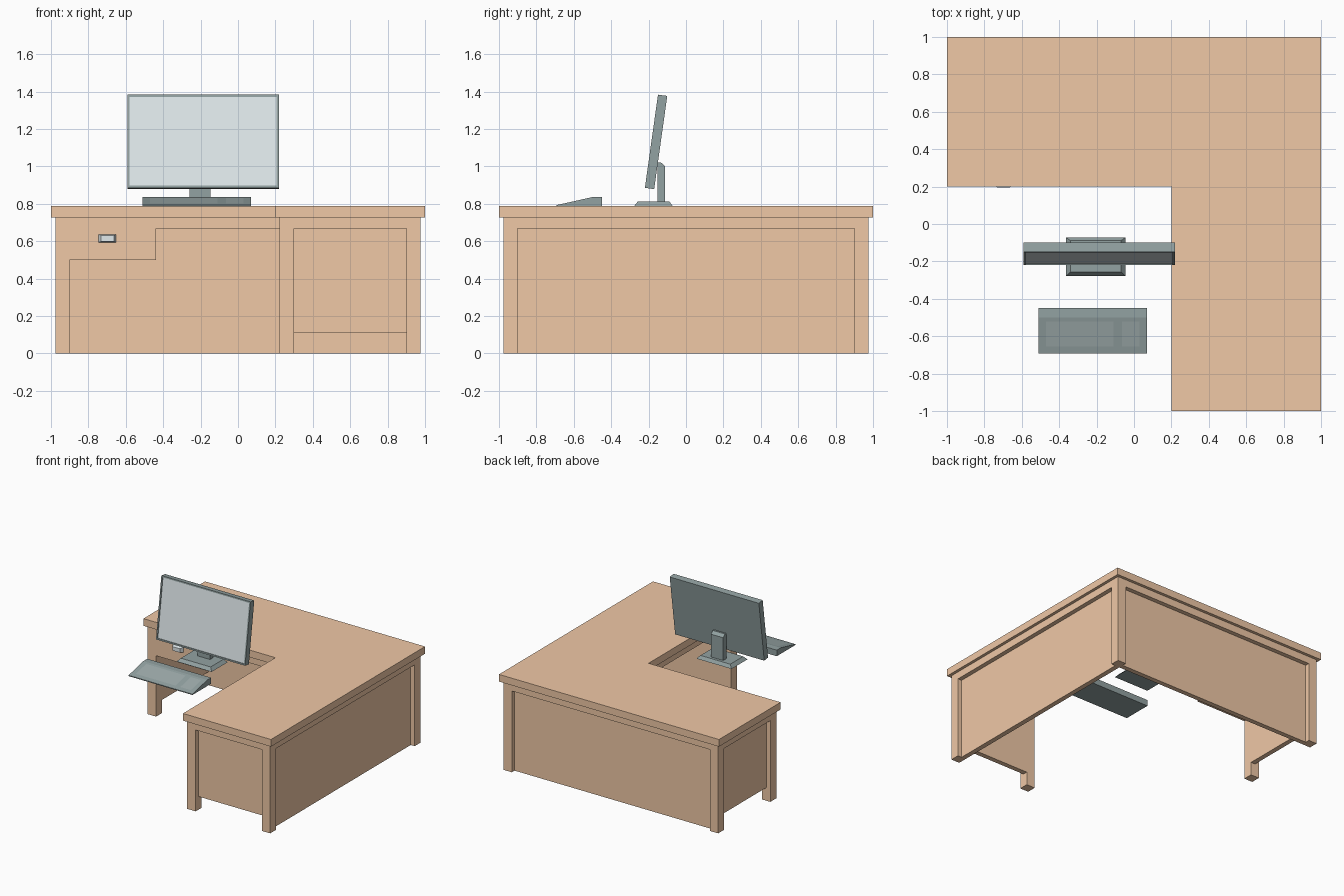
import bpy, bmesh, math
from mathutils import Vector

if "Cube" in bpy.data.objects:
    bpy.data.objects.remove(bpy.data.objects["Cube"])


def mat(name, rgb):
    m = bpy.data.materials.new(name)
    m.diffuse_color = (*rgb, 1)
    m.use_nodes = True
    m.node_tree.nodes["Principled BSDF"].inputs["Base Color"].default_value = m.diffuse_color
    return m


WOOD = mat("wood", (0.87, 0.58, 0.38))
GREY = mat("grey_plastic", (0.29, 0.36, 0.36))
PALE = mat("pale_glass", (0.75, 0.82, 0.84))
KEYS = mat("key_grey", (0.34, 0.41, 0.41))


def finish(name, bm, *mats):
    bmesh.ops.recalc_face_normals(bm, faces=bm.faces)
    me = bpy.data.meshes.new(name)
    bm.to_mesh(me)
    bm.free()
    for m in mats:
        me.materials.append(m)
    ob = bpy.data.objects.new(name, me)
    bpy.context.collection.objects.link(ob)
    return ob


def prism_mesh(pts, shift):
    """Extrude a closed 3D polygon along the vector shift."""
    bm = bmesh.new()
    face = bm.faces.new([bm.verts.new(p) for p in pts])
    ext = bmesh.ops.extrude_face_region(bm, geom=[face])
    bmesh.ops.translate(bm, vec=Vector(shift),
                        verts=[v for v in ext["geom"] if isinstance(v, bmesh.types.BMVert)])
    # close the starting side when the extrusion consumed it
    if not face.is_valid:
        bmesh.ops.holes_fill(bm, edges=[e for e in bm.edges if e.is_boundary])
    return bm


def prism(name, pts, shift, *mats):
    return finish(name, prism_mesh(pts, shift), *mats)


def rect(x0, x1, y0, y1, z):
    return [(x0, y0, z), (x1, y0, z), (x1, y1, z), (x0, y1, z)]


def box(name, x, y, z, m=WOOD):
    return prism(name, rect(*x, *y, z[0]), (0, 0, z[1] - z[0]), m)


def frustum(name, lower, upper, m):
    """Solid between two four-point loops."""
    bm = bmesh.new()
    a = [bm.verts.new(p) for p in lower]
    b = [bm.verts.new(p) for p in upper]
    bm.faces.new(a)
    bm.faces.new(b)
    for i in range(4):
        j = (i + 1) % 4
        bm.faces.new((a[i], a[j], b[j], b[i]))
    return finish(name, bm, m)


# L-shaped desk top
TOP, LEG, RAIL = 0.787, 0.728, 0.668
prism("desk_top", [(-1, 0.2, LEG), (0.2, 0.2, LEG), (0.2, -1, LEG), (1, -1, LEG),
                   (1, 1, LEG), (-1, 1, LEG)], (0, 0, TOP - LEG), WOOD)

# Legs at the outer corners and the two free ends
A, B, C, D = 0.9, 0.976, 0.222, 0.299
for i, (x, y) in enumerate([((A, B), (A, B)), ((-B, -A), (A, B)), ((A, B), (-B, -A)),
                            ((C, D), (-B, -A)), ((-B, -A), (C, D))]):
    box(f"leg_{i + 1}", x, y, (0, LEG))

# Apron rails under the top
for name, x, y in [("right", (A, B), (-A, A)), ("back", (-A, A), (A, B)),
                   ("front_end", (D, A), (-B, -A)), ("left_end", (-B, -A), (D, A)),
                   ("inner_front", (-A, D), (C, D)), ("inner_side", (C, D), (-A, C))]:
    box(name + "_rail", x, y, (RAIL, LEG))

# Inset panels between the legs
P = (0.9, 0.94)
N = (-0.94, -0.9)
box("right_panel", P, (-A, A), (0, RAIL))
box("back_panel", (-A, A), P, (0, RAIL))
box("front_end_panel", (D, A), N, (0.108, RAIL))
box("left_end_panel", N, (D, A), (0.108, RAIL))

# Drawer and its tapered handle
box("drawer", (-A, -0.438), (C, 0.85), (0.5, RAIL))


def upright(hw, hh, y):
    return [(-0.698 + sx * hw, y, 0.615 + sz * hh) for sx, sz in ((-1, -1), (1, -1), (1, 1), (-1, 1))]


frustum("drawer_handle", upright(0.047, 0.022, C), upright(0.034, 0.016, 0.194), PALE)

# Monitor: tilted slab with a recessed screen
bm = bmesh.new()
bmesh.ops.create_cube(bm, size=1)
bmesh.ops.scale(bm, vec=(0.81, 0.05, 0.503), verts=bm.verts)
bm.normal_update()
front = min(bm.faces, key=lambda f: f.calc_center_median().y)
bmesh.ops.inset_region(bm, faces=[front], thickness=0.016)
bmesh.ops.inset_region(bm, faces=[front], thickness=0.001, depth=-0.006)
front.material_index = 1
monitor = finish("monitor", bm, GREY, PALE)
monitor.location = (-0.187, -0.16, 1.131)
monitor.rotation_euler.x = math.radians(-8)

# Monitor neck and chamfered foot
prism("monitor_neck", [(-0.26, y, z) for y, z in
                       [(-0.152, 0.805), (-0.112, 0.805), (-0.112, 1.0), (-0.135, 1.022), (-0.152, 1.022)]],
      (0.112, 0, 0), GREY)
frustum("monitor_foot", rect(-0.364, -0.045, -0.278, -0.071, TOP),
        rect(-0.34, -0.069, -0.257, -0.089, 0.813), GREY)

# Keyboard wedge; the slope is cut up so the key fields can be tinted
bm = prism_mesh([(-0.51, y, z) for y, z in
                 [(-0.692, 0.786), (-0.692, 0.793), (-0.50, 0.836), (-0.45, 0.836), (-0.45, 0.786)]],
                (0.58, 0, 0))
cuts = [((x, 0, 0), (1, 0, 0)) for x in (-0.47, -0.11, -0.065, 0.03)]
cuts += [((0, y, 0), (0, 1, 0)) for y in (-0.655, -0.52)]
for co, no in cuts:
    bmesh.ops.bisect_plane(bm, geom=bm.verts[:] + bm.edges[:] + bm.faces[:], plane_co=co, plane_no=no)
bmesh.ops.recalc_face_normals(bm, faces=bm.faces)
for f in bm.faces:
    c = f.calc_center_median()
    in_field = -0.47 < c.x < -0.11 or -0.065 < c.x < 0.03
    if f.normal.z > 0.5 and in_field and -0.655 < c.y < -0.52:
        f.material_index = 1
finish("keyboard", bm, GREY, KEYS)
